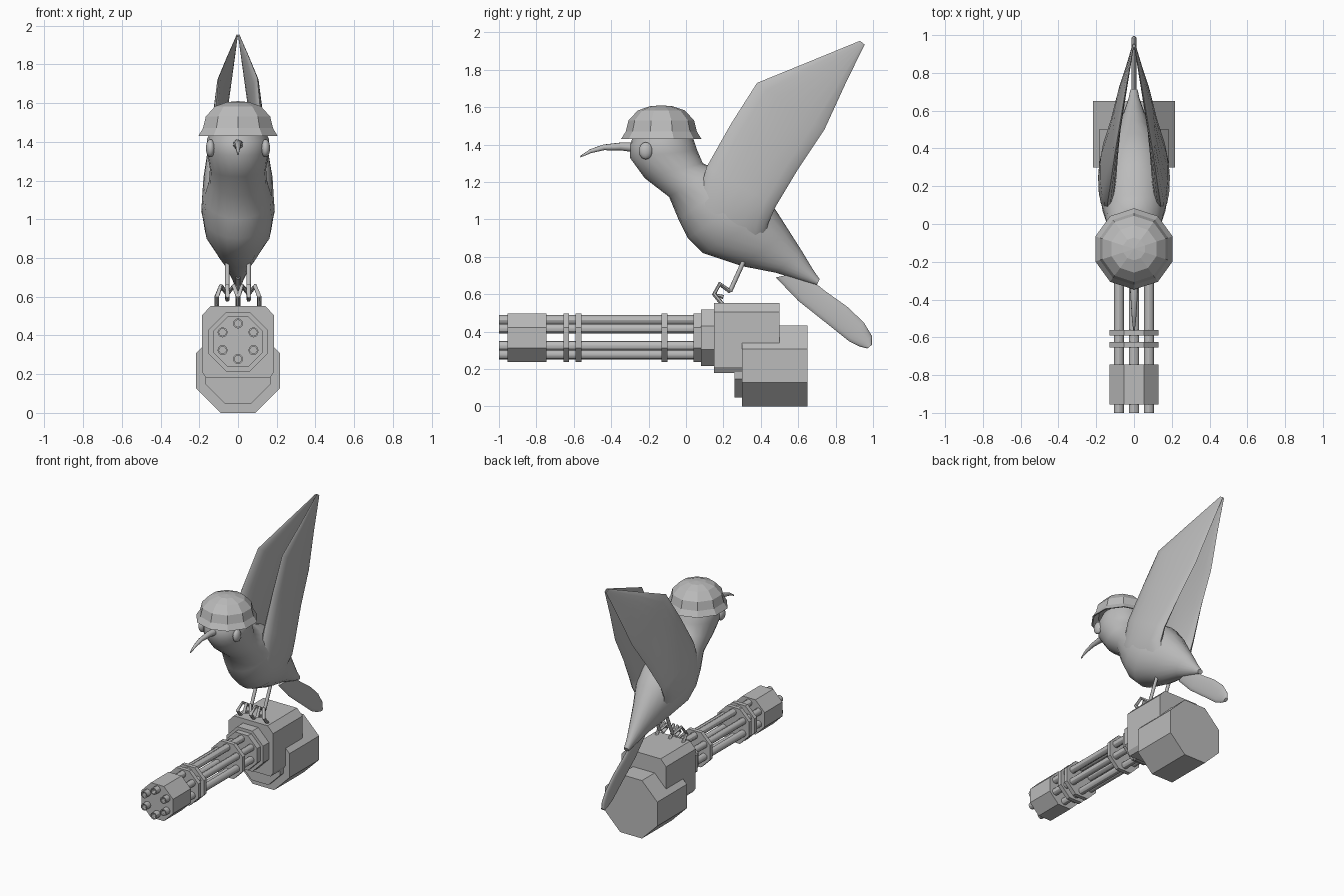
import bpy, bmesh, math
from mathutils import Vector

cube = bpy.data.objects.get("Cube")
if cube:
    bpy.data.objects.remove(cube, do_unlink=True)

grey = bpy.data.materials.new("plain grey")
grey.use_nodes = True
grey.diffuse_color = (0.5, 0.5, 0.5, 1)
grey.node_tree.nodes["Principled BSDF"].inputs["Base Color"].default_value = (0.5, 0.5, 0.5, 1)


def finish(name, bm, smooth=None):
    bmesh.ops.recalc_face_normals(bm, faces=bm.faces)
    mesh = bpy.data.meshes.new(name)
    bm.to_mesh(mesh)
    bm.free()
    mesh.materials.append(grey)
    obj = bpy.data.objects.new(name, mesh)
    bpy.context.collection.objects.link(obj)
    if smooth:
        bpy.ops.object.select_all(action="DESELECT")
        obj.select_set(True)
        bpy.context.view_layer.objects.active = obj
        bpy.ops.object.shade_smooth_by_angle(angle=math.radians(smooth))
    return obj


def skin(bm, rings, caps=True):
    """Bridge equal rings of points into a tube."""
    loops = [[bm.verts.new(p) for p in ring] for ring in rings]
    n = len(loops[0])
    for a, b in zip(loops, loops[1:]):
        for i in range(n):
            j = (i + 1) % n
            bm.faces.new((a[i], a[j], b[j], b[i]))
    if caps:
        bm.faces.new(loops[0])
        bm.faces.new(loops[-1])


def loft(name, sections, side=1, n=16):
    """Sections: front (y, z), back (y, z), front x, back x, half thickness."""
    rings = []
    for (fy, fz), (by, bz), fx, bx, t in sections:
        f, b = Vector((fx * side, fy, fz)), Vector((bx * side, by, bz))
        mid, half = (f + b) / 2, (f - b) / 2
        rings.append([mid + half * math.cos(a) + Vector((t * math.sin(a), 0, 0))
                      for a in (math.tau * i / n for i in range(n))])
    bm = bmesh.new()
    skin(bm, rings)
    return finish(name, bm, 60)


def prism(name, outline, y0, y1):
    bm = bmesh.new()
    skin(bm, [[(x, y, z) for x, z in outline] for y in (y0, y1)])
    return finish(name, bm)


def octagon(z, half):
    r = half / math.cos(math.pi / 8)
    return [(r * math.cos(a), z + r * math.sin(a))
            for a in (math.pi / 8 + i * math.pi / 4 for i in range(8))]


def tube(name, points, radii, n=8):
    """Round rod along a list of points."""
    pts = [Vector(p) for p in points]
    rings = []
    for i, p in enumerate(pts):
        d = (pts[min(i + 1, len(pts) - 1)] - pts[max(i - 1, 0)]).normalized()
        u = d.cross(Vector((0.9, 0.1, 0.3))).normalized()
        v = d.cross(u)
        rings.append([p + radii[i] * (u * math.cos(a) + v * math.sin(a))
                      for a in (math.tau * k / n for k in range(n))])
    bm = bmesh.new()
    skin(bm, rings)
    return finish(name, bm, 50)


# Bird body, from crown to rump
loft("body", [(f, b, 0, 0, w) for f, b, w in (
    ((-.25, 1.52), (0, 1.52), .11),
    ((-.30, 1.40), (.04, 1.43), .16),
    ((-.30, 1.33), (.06, 1.37), .16),
    ((-.22, 1.22), (.09, 1.30), .145),
    ((-.09, 1.12), (.16, 1.27), .15),
    ((-.04, 1.0), (.28, 1.23), .175),
    ((.01, .90), (.40, 1.15), .185),
    ((.09, .82), (.48, 1.05), .17),
    ((.30, .75), (.55, .94), .11),
    ((.48, .715), (.62, .83), .065),
    ((.64, .665), (.68, .73), .03),
    ((.70, .65), (.715, .68), .02))], n=20)

# Raised wings meeting at the tips
for label, s in (("left", 1), ("right", -1)):
    loft(label + "_wing", [
        ((.07, .98), (.42, .90), .13, .10, .05),
        ((.06, 1.10), (.44, .98), .14, .13, .055),
        ((.11, 1.28), (.48, 1.07), .14, .13, .045),
        ((.24, 1.51), (.60, 1.27), .12, .10, .03),
        ((.38, 1.73), (.74, 1.48), .10, .07, .02),
        ((.65, 1.84), (.85, 1.72), .055, .035, .012),
        ((.93, 1.955), (.955, 1.935), .005, .005, .004)], s)

# Flat tail
loft("tail", [(f, b, 0, 0, .013) for f, b in (
    ((.48, .69), (.62, .72)),
    ((.60, .565), (.74, .62)),
    ((.77, .43), (.86, .535)),
    ((.87, .35), (.95, .45)),
    ((.93, .32), (.995, .375)),
    ((.97, .31), (.995, .33)))])

# Curved beak
tube("beak", [(0, -.27, 1.385), (0, -.35, 1.39), (0, -.44, 1.385),
              (0, -.51, 1.365), (0, -.565, 1.335)], [.028, .022, .016, .011, .004])

# Eyes, legs and gripping toes
for label, s in (("left", 1), ("right", -1)):
    bm = bmesh.new()
    bmesh.ops.create_uvsphere(bm, u_segments=16, v_segments=10, radius=1)
    for v in bm.verts:
        v.co = (v.co.x * .024 + s * .142, v.co.y * .037 - .215, v.co.z * .046 + 1.367)
    finish(label + "_eye", bm, 60)
    x = .055 * s
    tube(label + "_leg", [(x, .31, .78), (x, .235, .615)], [.012, .012])
    for i, dx in enumerate((-.055, 0, .055)):
        end = (x, .20, .585) if dx == 0 else (x + dx, .20, .54)
        tube(f"{label}_toe_{i + 1}", [(x, .235, .615), (x + dx * .6, .18, .655),
                                      (x + dx, .15, .60), end], [.012] * 4, 6)

# Faceted helmet with flared brim, open underneath
profile = ((.165, 1.47), (.205, 1.43), (.215, 1.43), (.19, 1.47),
           (.175, 1.53), (.125, 1.583), (.06, 1.605), (.002, 1.61))
bm = bmesh.new()
skin(bm, [[(r * math.sin(a), -.132 + r * math.cos(a), z)
           for a in (math.tau * i / 10 for i in range(10))] for r, z in profile])
finish("helmet", bm)

# Six hollow barrels
for k in range(6):
    a = math.tau * k / 6
    cx, cz = .092 * math.sin(a), .37 + .092 * math.cos(a)
    bm = bmesh.new()
    skin(bm, [[(cx + r * math.cos(t), y, cz + r * math.sin(t))
               for t in (math.tau * i / 12 for i in range(12))]
              for r, y in ((.026, .06), (.026, -1), (.018, -1), (.018, -.95))])
    finish(f"barrel_{k + 1}", bm, 30)

# Octagonal muzzle block, clamp rings and collars
for name, z, half, y0, y1 in (
        ("muzzle_block", .367, .13, -.955, -.745),
        ("front_ring", .367, .13, -.655, -.625),
        ("second_ring", .367, .13, -.59, -.56),
        ("rear_ring", .367, .13, -.13, -.10),
        ("small_collar", .367, .13, .04, .08),
        ("large_collar", .367, .152, .08, .16),
        ("drum_front", .215, .167, .26, .31),
        ("drum", .217, .217, .30, .65)):
    prism(name, octagon(z, half), y0, y1)

# Main housing with bevelled corners
half = [(.165, .18), (.185, .21), (.185, .505), (.14, .553)]
prism("housing", half + [(-x, z) for x, z in reversed(half)], .15, .50)
